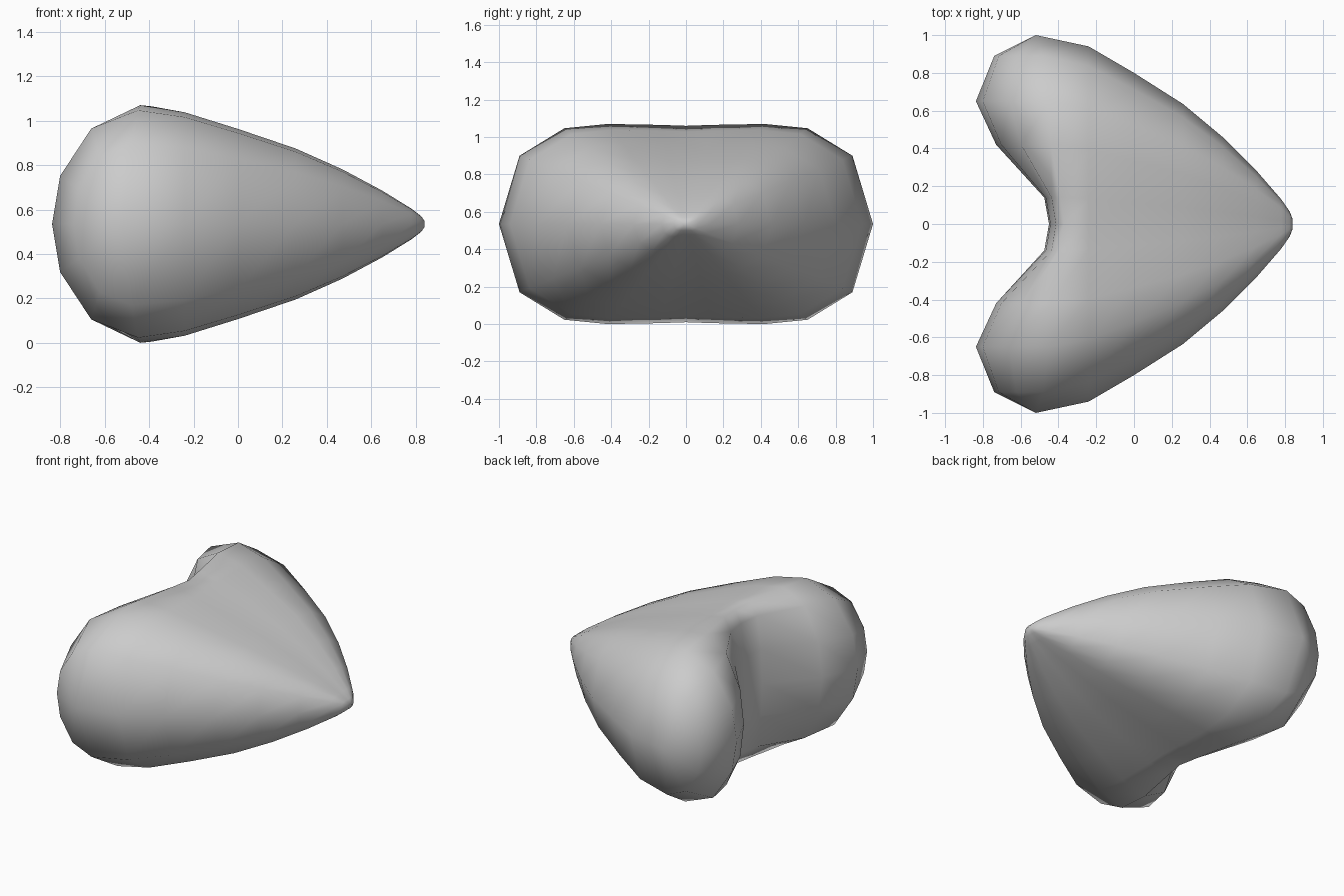
import bpy
import bmesh
import math

cube = bpy.data.objects.get("Cube")
if cube:
    bpy.data.objects.remove(cube)

MID = 0.535  # height of the symmetry plane

# Half of the widest cross-section: y, half height, rim x, depth of the rear lobe
half = [(0.0, 0.525, -0.37, 0.08), (0.14, 0.53, -0.39, 0.085),
        (0.42, 0.535, -0.44, 0.29), (0.65, 0.512, -0.45, 0.387),
        (0.89, 0.365, -0.48, 0.26), (1.0, 0.0, -0.52, 0.0)]
columns = [(-y, h, x, d) for y, h, x, d in reversed(half[1:])] + half

# The cross-section shrinks from the rim towards the tip: x, scale
stations = [(-0.24, 0.94), (0.0, 0.8), (0.26, 0.635), (0.47, 0.46),
            (0.65, 0.28), (0.78, 0.13), (0.825, 0.065), (0.84, 0.025)]

bm = bmesh.new()


def ring(scale, x=None):
    """Closed loop of the cross-section, over the top and back underneath."""
    loop = [(c, 1) for c in columns] + [(c, -1) for c in reversed(columns[1:-1])]
    return [bm.verts.new((rim if x is None else x, y * scale, MID + side * h * scale))
            for (y, h, rim, d), side in loop]


# Tapering body from the rim to the tip
rings = [ring(1.0)] + [ring(s, x) for x, s in stations]
for a, b in zip(rings, rings[1:]):
    n = len(a)
    for i in range(n):
        j = (i + 1) % n
        bm.faces.new((a[i], a[j], b[j], b[i]))
bm.faces.new(rings[-1])

# Rear surface: two rounded lobes with a valley between them
angles = [math.radians(a) for a in (-90, -57, -25, 0, 25, 57, 90)]
grid = [[bm.verts.new((rim - d * math.cos(a), y, MID + h * math.sin(a)))
         for a in angles] for y, h, rim, d in columns]
for a, b in zip(grid, grid[1:]):
    for i in range(len(angles) - 1):
        bm.faces.new((a[i], b[i], b[i + 1], a[i + 1]))

bmesh.ops.remove_doubles(bm, verts=bm.verts, dist=0.0005)
bmesh.ops.recalc_face_normals(bm, faces=bm.faces)
for f in bm.faces:
    f.smooth = True

mesh = bpy.data.meshes.new("heart_body")
bm.to_mesh(mesh)
bm.free()
body = bpy.data.objects.new("heart_body", mesh)
bpy.context.collection.objects.link(body)

# Plain grey material
grey = bpy.data.materials.new("light_grey")
grey.use_nodes = True
color = (0.6, 0.6, 0.6, 1.0)
grey.diffuse_color = color
grey.node_tree.nodes["Principled BSDF"].inputs["Base Color"].default_value = color
mesh.materials.append(grey)
